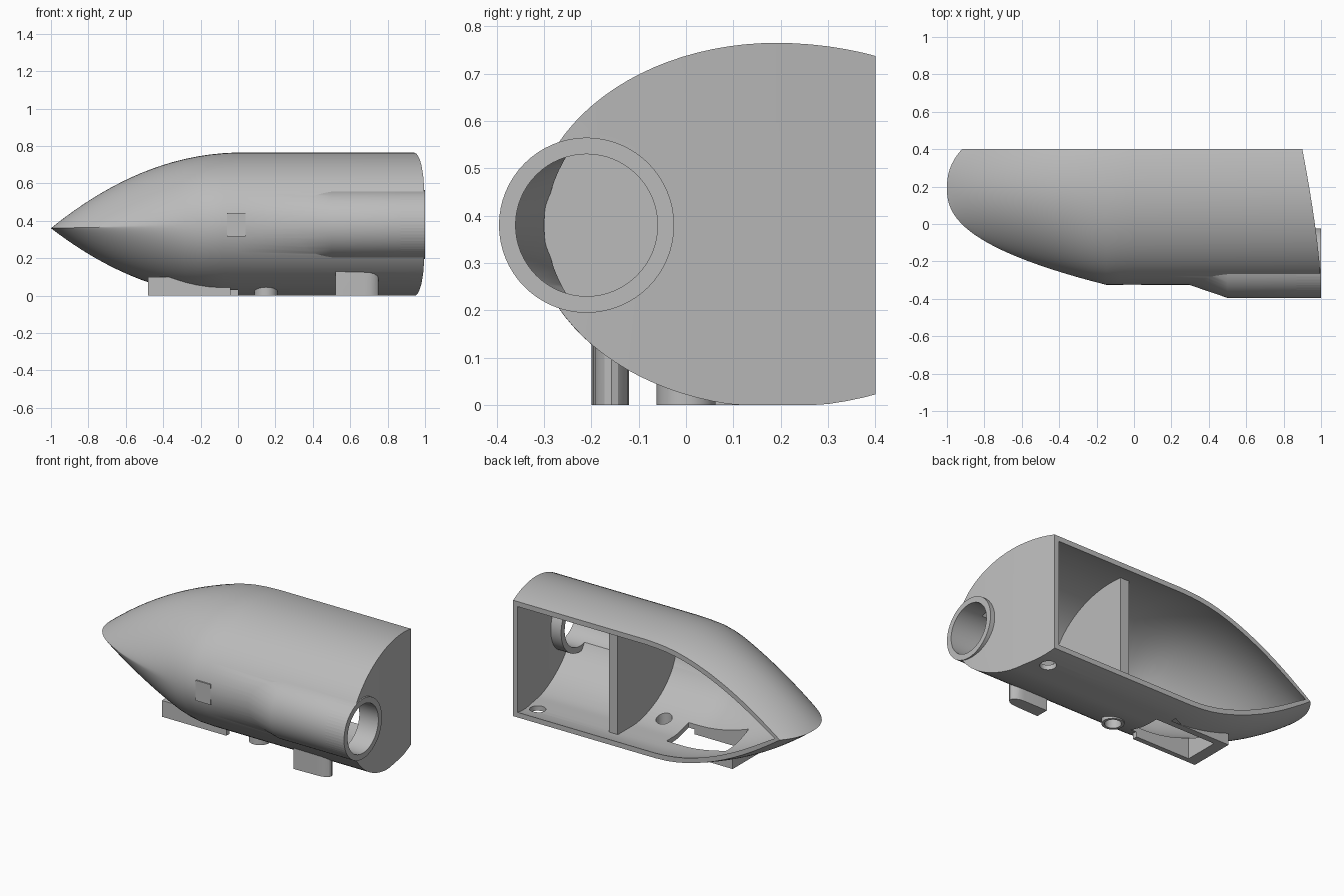
import bpy, bmesh
from math import sin, cos, tau, copysign

if "Cube" in bpy.data.objects:
    bpy.data.objects.remove(bpy.data.objects["Cube"])

grey = bpy.data.materials.new("plain_grey")
grey.use_nodes = True
grey.diffuse_color = (0.5, 0.5, 0.5, 1)
grey.node_tree.nodes["Principled BSDF"].inputs["Base Color"].default_value = (0.5, 0.5, 0.5, 1)

WALL = 0.03


def loft(name, rings):
    """Closed solid through rings that share a point count."""
    bm = bmesh.new()
    vs = [[bm.verts.new(p) for p in ring] for ring in rings]
    n = len(rings[0])
    for lower, upper in zip(vs, vs[1:]):
        for i in range(n):
            j = (i + 1) % n
            bm.faces.new((lower[i], lower[j], upper[j], upper[i]))
    bm.faces.new(vs[0])
    bm.faces.new(vs[-1])
    bmesh.ops.recalc_face_normals(bm, faces=bm.faces)
    me = bpy.data.meshes.new(name)
    bm.to_mesh(me)
    bm.free()
    me.materials.append(grey)
    ob = bpy.data.objects.new(name, me)
    bpy.context.collection.objects.link(ob)
    return ob


def prism(name, outline, z0, z1):
    return loft(name, [[(x, y, z) for x, y in outline] for z in (z0, z1)])


def box(name, x0, x1, y0, y1, z0, z1):
    return prism(name, [(x0, y0), (x1, y0), (x1, y1), (x0, y1)], z0, z1)


def circle(r, cx=0, cy=0, n=48):
    return [(cx + r * cos(tau * i / n), cy + r * sin(tau * i / n)) for i in range(n)]


def tube_solid(name, r, stations):
    """Round bar along x; stations are (x, centre y)."""
    return loft(name, [[(x, y, z) for y, z in circle(r, cy, 0.38, 64)] for x, cy in stations])


def combine(target, other, operation):
    """Apply a boolean and discard the helper."""
    mod = target.modifiers.new("combine", 'BOOLEAN')
    mod.operation, mod.object, mod.solver = operation, other, 'EXACT'
    bpy.context.view_layer.objects.active = target
    bpy.ops.object.modifier_apply(modifier=mod.name)
    bpy.data.objects.remove(other)


def hull_solid(name, inset, nose, y_limit):
    """Pointed hull: lens sections at the nose, ellipses further aft."""
    rings = []
    for x in [nose * (1 - (i / 26) ** 2) for i in range(27)] + [1.15]:
        a = 0.515 * min(1, (x + 1) / 0.85) ** 0.42 - inset
        h = 0.385 * (1 - max(0, -x) ** 2.05) - inset
        k = 0.5 + 0.5 * max(0, (-0.25 - x) / 0.75)
        zc = 0.38 - 0.02 * max(0, -x)
        ring = []
        for u, v in circle(1, n=96):
            y = 0.19 + u * a * (1.1 if u > 0 else 1)
            z = zc + copysign(h * abs(v) ** (2 * k), v)
            ring.append((x, y, max(z, inset)))
        rings.append(ring)
    solid = loft(name, rings)
    # bowed end and flat back
    ys = [-0.6, -0.33, -0.2, -0.1, 0, 0.1, 0.2, 0.3, 0.4]
    end = [(1 - 0.1 * max(0, (y + 0.33) / 0.73) ** 1.4 - inset, y) for y in ys]
    end += [(end[-1][0], y_limit), (-1.2, y_limit), (-1.2, -0.6)]
    combine(solid, prism("trim", end, -0.2, 1), 'INTERSECT')
    return solid


# Outer body with its side tube fairing and underside fittings
hull = hull_solid("hull", 0, -0.9995, 0.4)
fairing = [(0.28, -0.135), (0.5, -0.21)]
combine(hull, tube_solid("fairing", 0.185, fairing + [(1, -0.21)]), 'UNION')
combine(hull, box("side_pad", -0.06, 0.04, -0.327, -0.25, 0.315, 0.44), 'UNION')
combine(hull, box("intake", -0.48, -0.04, -0.056, 0.23, 0, 0.1), 'UNION')
combine(hull, prism("boss", circle(0.062, 0.15, 0), 0, 0.1), 'UNION')

# Curved foot with a rounded aft end
foot = [(0.52, -0.12), (0.52, -0.2), (0.68, -0.195)]
foot += [(0.68 + 0.07 * sin(t * tau / 16), -0.1575 - 0.0375 * cos(t * tau / 16)) for t in range(1, 8)]
combine(hull, prism("foot", foot + [(0.68, -0.12)], 0, 0.17), 'UNION')

# Hollow interior, then the inner end of the tube
combine(hull, hull_solid("cavity", WALL, -0.93, 0.6), 'DIFFERENCE')
combine(hull, tube_solid("tube_collar", 0.185, [(0.87, -0.21), (1, -0.21)]), 'UNION')

# Openings
combine(hull, tube_solid("bore", 0.15, fairing + [(1.1, -0.21)]), 'DIFFERENCE')
combine(hull, box("intake_opening", -0.41, 0.0, -0.025, 0.19, -0.1, 0.2), 'DIFFERENCE')
for x, y in ((0.15, 0), (0.83, 0.26)):
    combine(hull, prism("drain_hole", circle(0.046, x, y), -0.1, 0.2), 'DIFFERENCE')

# Cross wall inside the hull
bulkhead = hull_solid("bulkhead", WALL - 0.005, -0.93, 0.6)
combine(bulkhead, box("slab", 0.27, 0.33, -0.6, 0.28, -0.1, 0.9), 'INTERSECT')

for ob in (hull, bulkhead):
    bpy.ops.object.select_all(action='DESELECT')
    ob.select_set(True)
    bpy.context.view_layer.objects.active = ob
    bpy.ops.object.shade_smooth_by_angle(angle=0.5)
